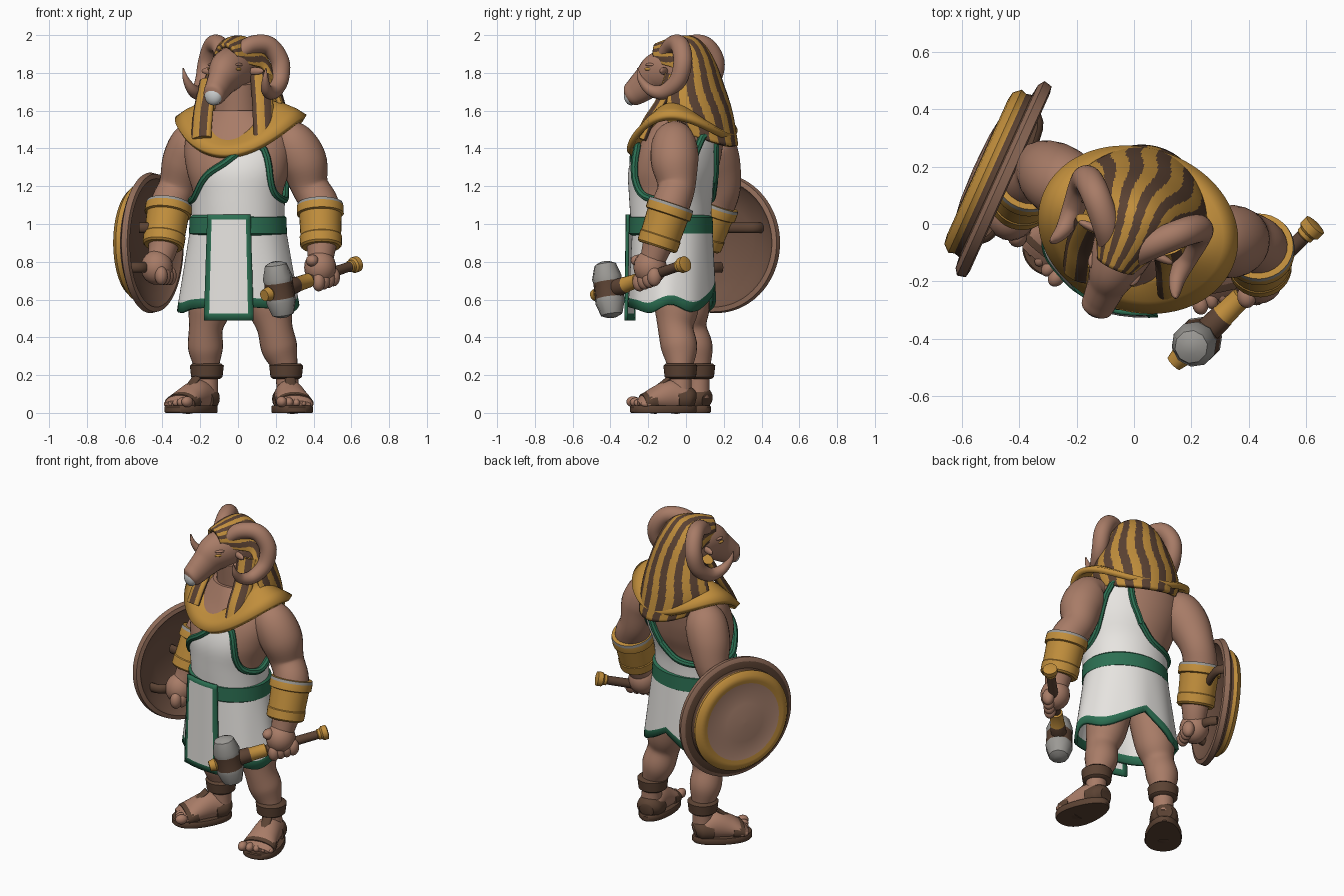
import bpy, bmesh
from math import sin, cos, pi, radians, degrees
from mathutils import Matrix, Vector

if "Cube" in bpy.data.objects:
    bpy.data.objects.remove(bpy.data.objects["Cube"])


def material(name, *rgb):
    m = bpy.data.materials.new(name)
    m.use_nodes = True
    m.diffuse_color = (*rgb, 1)
    m.node_tree.nodes["Principled BSDF"].inputs["Base Color"].default_value = (*rgb, 1)
    return m


SKIN = material("skin", .39, .2, .135)
GOLD = material("gold", .53, .27, .045)
WHITE = material("white cloth", .8, .78, .75)
GREEN = material("green trim", .025, .16, .085)
DARK = material("dark brown leather", .105, .055, .033)
COPPER = material("shield rim copper", .28, .15, .1)
FACE = material("shield face copper", .48, .27, .19)
WOOD = material("shield wood", .17, .09, .06)
STONE = material("grey stone", .33, .32, .3)
PALE = material("pale grey", .6, .62, .62)


# ---------- helpers ----------
def mesh(name, rows, mats, rule=lambda i, j: 0, loop=True, cap=True, solid=0, xf=None):
    """Skin a stack of equal point rows."""
    n = len(rows[0])
    verts = [Vector(p) for r in rows for p in r]
    faces, idx = [], []
    for i in range(len(rows) - 1):
        for j in range(n if loop else n - 1):
            k = (j + 1) % n
            faces.append((i*n + j, i*n + k, i*n + n + k, i*n + n + j))
            idx.append(rule(i, j))
    if cap and loop:
        last = len(rows) - 1
        faces += [tuple(range(n))[::-1], tuple(range(last*n, last*n + n))]
        idx += [rule(0, 0), rule(last - 1, 0)]
    me = bpy.data.meshes.new(name)
    me.from_pydata(verts, [], faces)
    for m in mats:
        me.materials.append(m)
    me.polygons.foreach_set("material_index", idx)
    return finish(name, me, xf, solid)


def finish(name, me, xf=None, solid=0):
    bm = bmesh.new()
    bm.from_mesh(me)
    if xf:
        bm.transform(xf)
    bmesh.ops.recalc_face_normals(bm, faces=bm.faces)
    bm.to_mesh(me)
    bm.free()
    me.polygons.foreach_set("use_smooth", [True] * len(me.polygons))
    me.set_sharp_from_angle(angle=radians(40))
    ob = bpy.data.objects.new(name, me)
    bpy.context.collection.objects.link(ob)
    if solid:
        mod = ob.modifiers.new("thickness", "SOLIDIFY")
        mod.thickness, mod.offset = solid, 0
    return ob


def smooth(keys, n=6):
    """Catmull-Rom through tuples."""
    out = []
    for i in range(len(keys) - 1):
        a, b, c, d = keys[max(i-1, 0)], keys[i], keys[i+1], keys[min(i+2, len(keys)-1)]
        for s in range(n):
            t = s / n
            out.append(tuple(.5*(2*q + (r-p)*t + (2*p-5*q+4*r-w)*t*t + (3*q-p-3*r+w)*t**3)
                             for p, q, r, w in zip(a, b, c, d)))
    return out + [tuple(keys[-1])]


def lerp(keys, x):
    for a, b in zip(keys, keys[1:]):
        if x <= b[0]:
            t = max(0, (x - a[0]) / (b[0] - a[0]))
            return [p + (q - p)*t for p, q in zip(a, b)]
    return keys[-1]


def ring(c, u, v, ra, rb, n):
    return [c + u*(ra*cos(2*pi*j/n)) + v*(rb*sin(2*pi*j/n)) for j in range(n)]


def tube(name, keys, mat, n=24, side=(1, 0, 0), step=6, xf=None, rule=lambda i, j: 0):
    """Round or oval limb along keys (x, y, z, width radius[, depth radius])."""
    pts = smooth(keys, step)
    cs, rows, s = [Vector(p[:3]) for p in pts], [], Vector(side)
    for i, p in enumerate(pts):
        t = (cs[min(i+1, len(cs)-1)] - cs[max(i-1, 0)]).normalized()
        s = (s - t*s.dot(t)).normalized()
        rows.append(ring(cs[i], s, t.cross(s), max(p[3], .002), max(p[-1], .002), n))
    mats = mat if isinstance(mat, list) else [mat]
    return mesh(name, rows, mats, rule, xf=xf)


def lathe(name, start, axis, profile, mats, rule=lambda i, j: 0, n=32):
    """Turned part: profile of (radius, distance along axis)."""
    a = Vector(axis).normalized()
    u = a.orthogonal().normalized()
    rows = [ring(Vector(start) + a*h, u, a.cross(u), r, r, n) for r, h in profile]
    return mesh(name, rows, mats, rule)


def ball(name, loc, scale, mat, xf=None):
    me = bpy.data.meshes.new(name)
    bm = bmesh.new()
    bmesh.ops.create_uvsphere(bm, u_segments=20, v_segments=12, radius=1,
                              matrix=Matrix.Translation(loc) @ Matrix.Diagonal((*scale, 1)))
    bm.to_mesh(me)
    bm.free()
    me.materials.append(mat)
    return finish(name, me, xf)


def turn(deg):
    return Matrix.Rotation(radians(deg), 4, 'Z')


HEAD, BODY, HIPS = turn(-24), turn(-18), turn(-9)
COLS = 96
ANG = [2*pi*j/COLS - pi for j in range(COLS)]

# ---------- torso and one-shouldered tunic ----------
TORSO = smooth([(.85, 0, -.08, .23, .18), (1.0, 0, -.08, .23, .19), (1.15, 0, -.08, .238, .2),
                (1.28, 0, -.06, .275, .222), (1.4, 0, -.03, .29, .215), (1.5, 0, 0, .26, .19),
                (1.6, 0, 0, .15, .14)])


def around(z, a, off=0):
    _, cx, cy, rx, ry = lerp(TORSO, z)
    return BODY @ Vector(((rx + off)*sin(a), -(ry + off)*cos(a), 0)) + Vector((cx, cy, z))


mesh("torso", [[around(k[0], a) for a in ANG] for k in TORSO], [SKIN])
ball("right_chest", (-.12, -.13, 1.33), (.11, .07, .08), SKIN, None)
NECKLINE = smooth([(-180, 1.23), (-155, 1.14), (-100, 1.12), (-60, 1.13), (-45, 1.16), (-20, 1.26),
                   (0, 1.32), (15, 1.38), (25, 1.41), (38, 1.41), (46, 1.34), (55, 1.22), (70, 1.15),
                   (100, 1.13), (122, 1.2), (133, 1.34), (139, 1.46), (160, 1.46), (167, 1.35), (180, 1.23)])
top = [lerp(NECKLINE, degrees(a))[1] for a in ANG]
mesh("tunic_top", [[around(.97 + (t - .97)*i/12, a, .018) for a, t in zip(ANG, top)] for i in range(13)],
     [WHITE], cap=False)
edge = [(*around(t, a, .016), .02) for a, t in zip(ANG, top)]
tube("tunic_trim", edge + edge[:1], GREEN, n=8, step=1, side=(0, 0, 1))

# ---------- skirt, belt and front panel ----------
HEM = smooth([(0, .565), (45, .55), (70, .53), (100, .575), (130, .535), (155, .58), (180, .66)])


def skirt(a, f):
    hem = lerp(HEM, abs(degrees(a)))[1]
    z = 1.0 + (hem - 1.0)*f
    fold = 1 + .01*f*sin(9*a)
    return HIPS @ Vector(((.24 + .075*f)*fold*sin(a), -(.2 + .02*f)*fold*cos(a), 0)) + Vector((0, -.072, z))


steps = [i/10*.89 for i in range(11)] + [1]
mesh("skirt", [[skirt(a, f) for a in ANG] for f in steps], [WHITE, GREEN],
     lambda i, j: int(i == 10), cap=False, solid=.02)
mesh("belt", [[HIPS @ Vector(((.245 + o)*sin(a), -(.208 + o)*cos(a), 0)) + Vector((0, -.08, z)) for a in ANG]
              for z, o in [(.94, 0), (.95, .015), (1.035, .012), (1.05, -.005)]], [GREEN])
xs = [-.13, -.102, -.05, 0, .05, .102, .13]
zs = [1.05, 1.025, .9, .8, .7, .6, .525, .49]
mesh("front_panel", [[HIPS @ Vector((x*(.88 + .24*(1.05 - z)) - .012, -.238 - .01*(1.05 - z) + .9*x*x, 0))
                      + Vector((0, -.072, z)) for x in xs] for z in zs], [WHITE, GREEN],
     lambda i, j: int(i in (0, 6) or j in (0, 5)), loop=False, solid=.018)

# ---------- arms, bracers and fists ----------
ARMS = {
    "left": [(.22, -.04, 1.47, .08), (.285, -.06, 1.43, .118), (.345, -.06, 1.33, .126), (.38, -.05, 1.2, .1),
             (.435, -.08, 1.1, .1), (.445, -.12, .98, .095), (.44, -.16, .86, .075), (.435, -.19, .77, .06)],
    "right": [(-.17, .09, 1.47, .08), (-.23, .13, 1.43, .12), (-.28, .165, 1.33, .122), (-.32, .19, 1.2, .1),
              (-.365, .16, 1.1, .1), (-.38, .11, .98, .095), (-.4, .07, .86, .075), (-.43, .03, .77, .06)]}
GRIP = {"left": Vector((.5, .49, .17)).normalized(), "right": Vector((-.41, -.91, 0))}
for s, keys in ARMS.items():
    tube(s + "_arm", keys, SKIN)
    a, b = Vector(keys[4][:3]), Vector(keys[6][:3])
    lathe(s + "_bracer", a, b - a, [(.1, -.01), (.12, -.008), (.124, .008), (.124, .05), (.112, .055),
          (.108, .17), (.112, .175), (.11, .225), (.1, .235), (.075, .235)], [GOLD, STONE],
          lambda i, j: int(i == 1))
    hand = Vector(keys[-1][:3])
    ball(s + "_palm", hand, (.085, .088, .092), SKIN)
    out = Vector((-.5, -.6, -.3)) if s == "left" else Vector((.3, -.8, -.3))
    out = (out - GRIP[s]*out.dot(GRIP[s])).normalized()
    for k in range(4):
        ball(f"{s}_finger_{k + 1}", hand + GRIP[s]*(.038*(k - 1.5)) + out*.058 - Vector((0, 0, .018)),
             (.034, .038, .05), SKIN)
    ball(s + "_thumb", hand - GRIP[s]*.06 + Vector((0, -.02, .05)), (.034, .042, .032), SKIN)

# ---------- hammer ----------
butt, shaft = Vector((.635, 0, .79)), -GRIP["left"]
lathe("hammer_handle", butt, shaft, [(.025, 0), (.042, .005), (.042, .035), (.032, .045), (.032, .06),
      (.026, .065), (.028, .37), (.038, .375), (.04, .465), (.043, .47), (.046, .56), (.03, .67),
      (.038, .68), (.03, .715)], [GOLD, DARK], lambda i, j: int(i in (5, 9)))
lathe("hammer_head", (.197, -.43, .8), (.045, .04, -.3), [(.025, 0), (.058, .015), (.08, .085), (.076, .11),
      (.078, .195), (.08, .215), (.058, .285), (.025, .3)], [STONE, DARK], lambda i, j: int(i == 3), n=10)

# ---------- shield ----------
centre, out, along = Vector((-.455, .155, .9)), Vector((-.91, .41, 0)), Vector((.41, .91, 0))
lathe("shield", centre, out, [(.002, .06), (.2, .05), (.32, 0), (.34, -.025), (.365, -.02), (.372, .01),
      (.35, .025), (.31, .03), (.305, .05), (.312, .07), (.29, .095), (.26, .1), (.24, .092), (.12, .108),
      (.002, .112)], [COPPER, DARK, GOLD, WOOD, FACE],
      lambda i, j: 3 if i < 3 else 0 if i < 6 else 1 if i < 8 else 2 if i < 12 else 4, n=64)
for name, z, t0, t1 in [("shield_strap", .08, -.1, .26), ("shield_grip", -.13, -.24, .02)]:
    ends = [centre + along*t - out*h + Vector((0, 0, z)) for t, h in
            [(t0, -.03), (t0 + .05, .035), (t1 - .05, .035), (t1, -.03)]]
    tube(name, [(*p, .028, .02) for p in ends], DARK, n=12, side=(0, 0, 1))

# ---------- legs and sandals ----------
LEGS = {"right": [(-.12, -.01, .75, .12), (-.15, .01, .56, .115), (-.17, .02, .45, .09), (-.172, .05, .34, .092),
                  (-.165, .065, .22, .062), (-.165, .065, .08, .06)],
        "left": [(.13, -.05, .75, .13), (.17, -.05, .56, .118), (.195, -.055, .45, .094), (.22, -.035, .34, .095),
                 (.255, -.03, .22, .062), (.265, -.03, .08, .06)]}
FEET = {"right": (-.24, -.02, -38), "left": (.28, -.12, 11)}
for s, keys in LEGS.items():
    tube(s + "_leg", keys, SKIN)
    x, y, yaw = FEET[s]
    xf = Matrix.Translation((x, y, 0)) @ turn(yaw) @ Matrix.Diagonal((1.13, 1, 1, 1))
    ax, ay = keys[4][:2]
    lathe(s + "_ankle_cuff", (ax, ay, .18), (0, 0, 1), [(.07, 0), (.083, .01), (.09, .07), (.075, .082)], [DARK])
    tube(s + "_foot", [(0, .16, .07, .03, .03), (0, .13, .075, .06, .06), (0, .05, .09, .068, .085),
                       (0, -.03, .075, .077, .07), (0, -.1, .055, .088, .045), (0, -.14, .045, .07, .02)],
         SKIN, xf=xf)
    side = 1 if s == "left" else -1
    for k in range(5):
        r = .029 - .003*k
        ball(f"{s}_toe_{k + 1}", (side*(.036*k - .07), -.148 + .012*k, .03 + r), (r*.85, .036, r), SKIN, xf)
    outline = [((.092 - .018*sin(a))*cos(a)*(1.12 - .12*cos(a)**2), .178*sin(a)) for a in ANG]
    mesh(s + "_sole", [[(px*f, py*f, z) for px, py in outline] for z, f in
                       [(0, .97), (.006, 1), (.032, 1), (.038, .97)]], [DARK], xf=xf)
    tube(s + "_toe_strap", [(0, -.045, .06, .083, .066), (0, -.075, .057, .088, .06), (0, -.11, .05, .09, .05)],
         DARK, xf=xf)
    tube(s + "_heel_guard", [(0, .168, .07, .04, .04), (0, .135, .075, .066, .066), (0, .07, .07, .074, .07)],
         DARK, xf=xf)
    tube(s + "_instep_strap", [(0, -.07, .115, .025, .012), (0, -.02, .145, .025, .012), (0, .03, .185, .025, .012)],
         DARK, xf=xf)

# ---------- collar ----------
rows = []
for f, lift in [(.5, .1), (.65, .085), (.85, .045), (1, 0)]:
    rows.append([BODY @ Vector((.345*f*sin(a), -.275*f*cos(a), 0)) + Vector((
        .015, -.018, 1.56 - .15*cos(a)**2 - .05*cos(a) + lift*(.75 + .25*cos(a)))) for a in ANG])
mesh("collar", rows, [GOLD], cap=False, solid=.035)

# ---------- head ----------
tube("neck", [(0, .03, 1.48, .15), (0, 0, 1.6, .125), (0, -.04, 1.76, .105)], SKIN)
tube("head", [(0, .08, 1.84, .06, .06), (0, .02, 1.83, .11, .115), (0, -.08, 1.82, .11, .12),
              (0, -.16, 1.795, .094, .112), (0, -.22, 1.752, .072, .09), (0, -.28, 1.707, .062, .074),
              (0, -.322, 1.68, .054, .058), (0, -.342, 1.67, .02, .02)], SKIN, xf=HEAD)
ball("nose", (0, -.318, 1.682), (.05, .036, .054), PALE, HEAD)
HORN = [(.04, -.11, 1.89, .04), (.09, -.04, 1.945, .048), (.16, .035, 1.945, .05), (.21, .075, 1.86, .05),
        (.22, .05, 1.76, .046), (.215, -.03, 1.7, .04), (.215, -.11, 1.71, .03), (.23, -.16, 1.765, .017),
        (.24, -.175, 1.825, .003)]
for s, m in (("left", 1), ("right", -1)):
    tube(s + "_horn", [(m*x, y, z, r) for x, y, z, r in HORN], SKIN, xf=HEAD)
    ball(s + "_eye", (m*.082, -.178, 1.82), (.012, .026, .009), GOLD, HEAD)
    ball(s + "_brow", (m*.075, -.165, 1.843), (.022, .036, .01), SKIN, HEAD)
    ball(s + "_ear", (m*.13, -.07, 1.81), (.05, .015, .02), SKIN, HEAD)

# ---------- striped headdress ----------
HOOD = smooth([(-.15, 1.86, .06, -.02, .085), (-.06, 1.84, .11, 0, .14), (0, 1.82, .145, .05, .155),
               (0, 1.76, .185, .13, .115), (0, 1.66, .23, .19, .06), (0, 1.57, .25, .235, .01),
               (.03, 1.51, .22, .24, -.1)], 6)
rows = [[(w*cos(pi*j/120), y + dy*sin(pi*j/120), z + dz*sin(pi*j/120)) for j in range(121)]
        for y, z, w, dy, dz in HOOD]
mesh("headdress", rows, [GOLD, DARK], lambda i, j: int((j + 2 + round(2*sin(i*.35))) % 16 > 7),
     loop=False, solid=.025, xf=HEAD)
LAPPETS = {"left": [(.12, -.08, 1.79), (.13, -.13, 1.65), (.135, -.2, 1.54), (.14, -.24, 1.45)],
           "right": [(-.15, 0, 1.76), (-.18, -.07, 1.62), (-.19, -.13, 1.53), (-.195, -.175, 1.45)]}
for s, path in LAPPETS.items():
    tube(s + "_lappet", [(*p, .058, .028) for p in path], [GOLD, DARK], side=(1, .3 if s == "left" else -.6, 0),
         rule=lambda i, j: int(j % 6 > 2))
